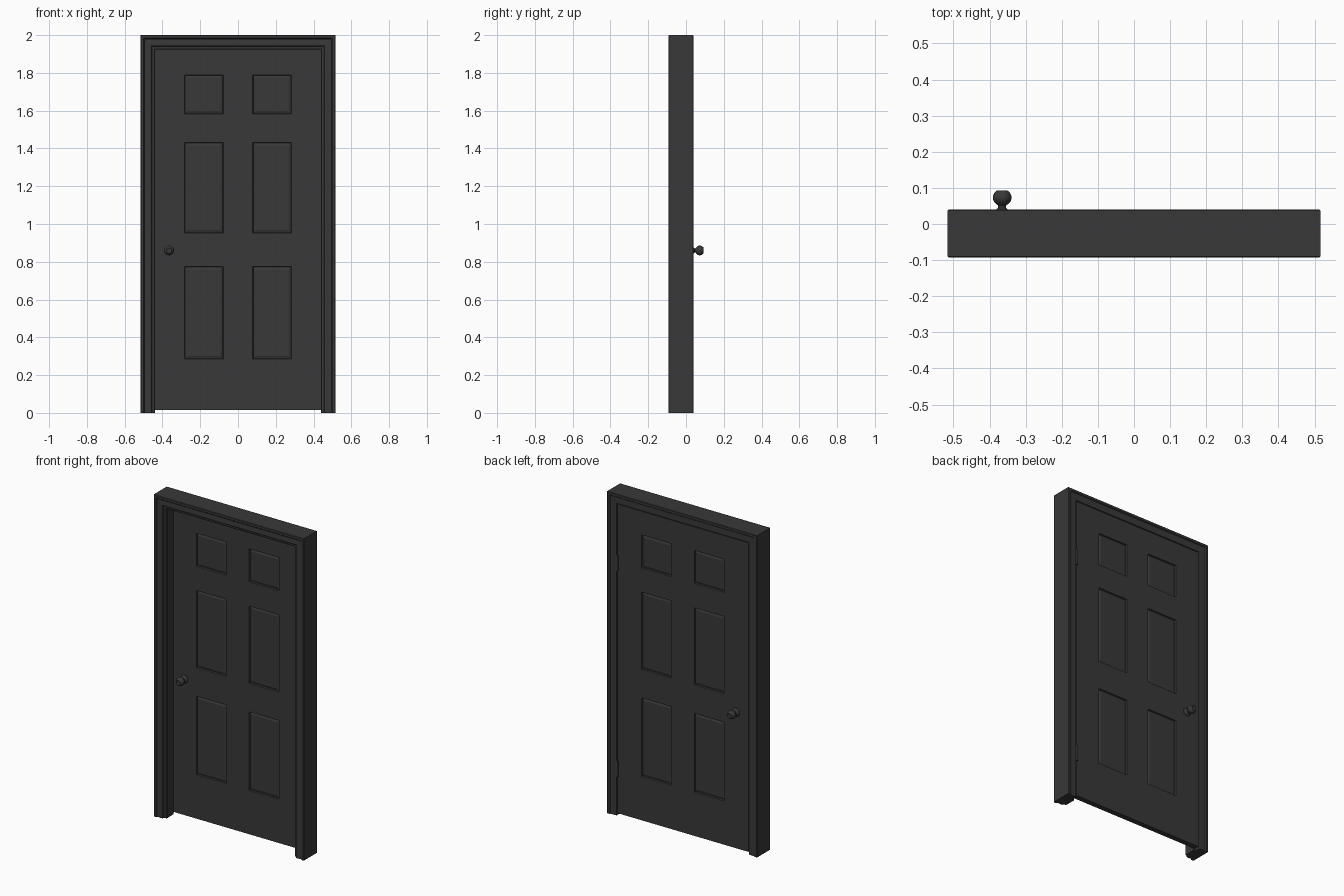
import bpy, bmesh, math
from mathutils import Matrix, Vector

if "Cube" in bpy.data.objects:
    bpy.data.objects.remove(bpy.data.objects["Cube"])

W, H = 0.516, 2.0            # outer half width and height of the frame
YF, YB = -0.0925, 0.04       # frame front and back
DF, DB = -0.003, 0.03        # door front and back

dark = bpy.data.materials.new("dark_paint")
dark.diffuse_color = (0.04, 0.04, 0.04, 1)
dark.use_nodes = True
dark.node_tree.nodes["Principled BSDF"].inputs["Base Color"].default_value = dark.diffuse_color


def finish(bm, name, smooth=False):
    bmesh.ops.recalc_face_normals(bm, faces=bm.faces)
    me = bpy.data.meshes.new(name)
    bm.to_mesh(me)
    bm.free()
    me.materials.append(dark)
    ob = bpy.data.objects.new(name, me)
    bpy.context.collection.objects.link(ob)
    if smooth:
        bpy.ops.object.select_all(action='DESELECT')
        ob.select_set(True)
        bpy.context.view_layer.objects.active = ob
        bpy.ops.object.shade_smooth_by_angle(angle=math.radians(35))
    return ob


# Frame: moulded cross-section (distance inwards, y) swept round three sides
profile = [(0, YF + .003), (.003, YF), (.016, YF), (.020, YF + .006),
           (.026, YF + .008), (.050, YF + .006), (.057, YF + .008),
           (.060, YF + .018), (.073, YF + .020), (.076, YF + .023),
           (.076, DF), (.062, DF), (.062, YB - .008), (.057, YB - .006),
           (.026, YB - .006), (.020, YB - .005), (.016, YB),
           (.003, YB), (0, YB - .003)]
bm = bmesh.new()
rings = []
for side, top in ((-1, 0), (-1, 1), (1, 1), (1, 0)):
    rings.append([bm.verts.new((side * (W - o), y, (H - o) if top else 0))
                  for o, y in profile])
n = len(profile)
for a, b in zip(rings, rings[1:]):
    for i in range(n):
        j = (i + 1) % n
        bm.faces.new((a[i], a[j], b[j], b[i]))
bm.faces.new(rings[0])
bm.faces.new(rings[-1])
finish(bm, "door_frame")

# Door leaf: gridded slab whose panel cells are inset on both faces
xs = [-.450, -.284, -.078, .078, .284, .450]
zs = [.014, .286, .775, .952, 1.432, 1.582, 1.788, 1.934]
bm = bmesh.new()
panels = []
grids = []
for y in (DF, DB):
    g = [[bm.verts.new((x, y, z)) for z in zs] for x in xs]
    grids.append(g)
    for i in range(len(xs) - 1):
        for j in range(len(zs) - 1):
            q = [g[i][j], g[i + 1][j], g[i + 1][j + 1], g[i][j + 1]]
            f = bm.faces.new(q if y == DF else q[::-1])
            if i in (1, 3) and j in (1, 3, 5):
                panels.append(f)


def border(g):
    m, k = len(xs) - 1, len(zs) - 1
    return ([g[i][0] for i in range(m)] + [g[m][j] for j in range(k)] +
            [g[i][k] for i in range(m, 0, -1)] + [g[0][j] for j in range(k, 0, -1)])


a, b = border(grids[0]), border(grids[1])
for i in range(len(a)):
    j = (i + 1) % len(a)
    bm.faces.new((a[i], b[i], b[j], a[j]))
bm.normal_update()
# sunk edge, then a raised field
for thick, depth in ((.004, -.008), (.004, 0), (.014, .004)):
    bmesh.ops.inset_individual(bm, faces=panels, thickness=thick, depth=depth)
    bm.normal_update()
finish(bm, "door_leaf")


# Knobs: turned profile (radius, distance from door face)
knob = [(0, 0), (.025, 0), (.025, .003), (.021, .007), (.015, .011),
        (.011, .015), (.011, .021), (.017, .026), (.023, .032),
        (.026, .040), (.026, .046), (.023, .054), (.017, .0615),
        (.014, .0625), (.011, .0605), (0, .0605)]


def make_knob(name, face_y, d):
    bm = bmesh.new()
    vs = [bm.verts.new((-.365 + r, face_y + d * t, .86)) for r, t in knob]
    es = [bm.edges.new(p) for p in zip(vs, vs[1:])]
    bmesh.ops.spin(bm, geom=vs + es, cent=(-.365, face_y, .86), axis=(0, 1, 0),
                   angle=math.tau, steps=24, use_duplicate=False)
    bmesh.ops.remove_doubles(bm, verts=bm.verts, dist=1e-5)
    finish(bm, name, True)


make_knob("front_knob", DF, -1)
make_knob("back_knob", DB, 1)

# Hinges: barrel with a leaf on the back of the door edge
for name, z in (("upper_hinge", 1.57), ("lower_hinge", .29)):
    bm = bmesh.new()
    bmesh.ops.create_cone(bm, cap_ends=True, segments=12, radius1=.0065,
                          radius2=.0065, depth=.1,
                          matrix=Matrix.Translation((.450, .0335, z)))
    bmesh.ops.create_cube(bm, size=1, matrix=Matrix.Translation((.452, .022, z)) @
                          Matrix.Diagonal((.004, .022, .1, 1)))
    finish(bm, name, True)
